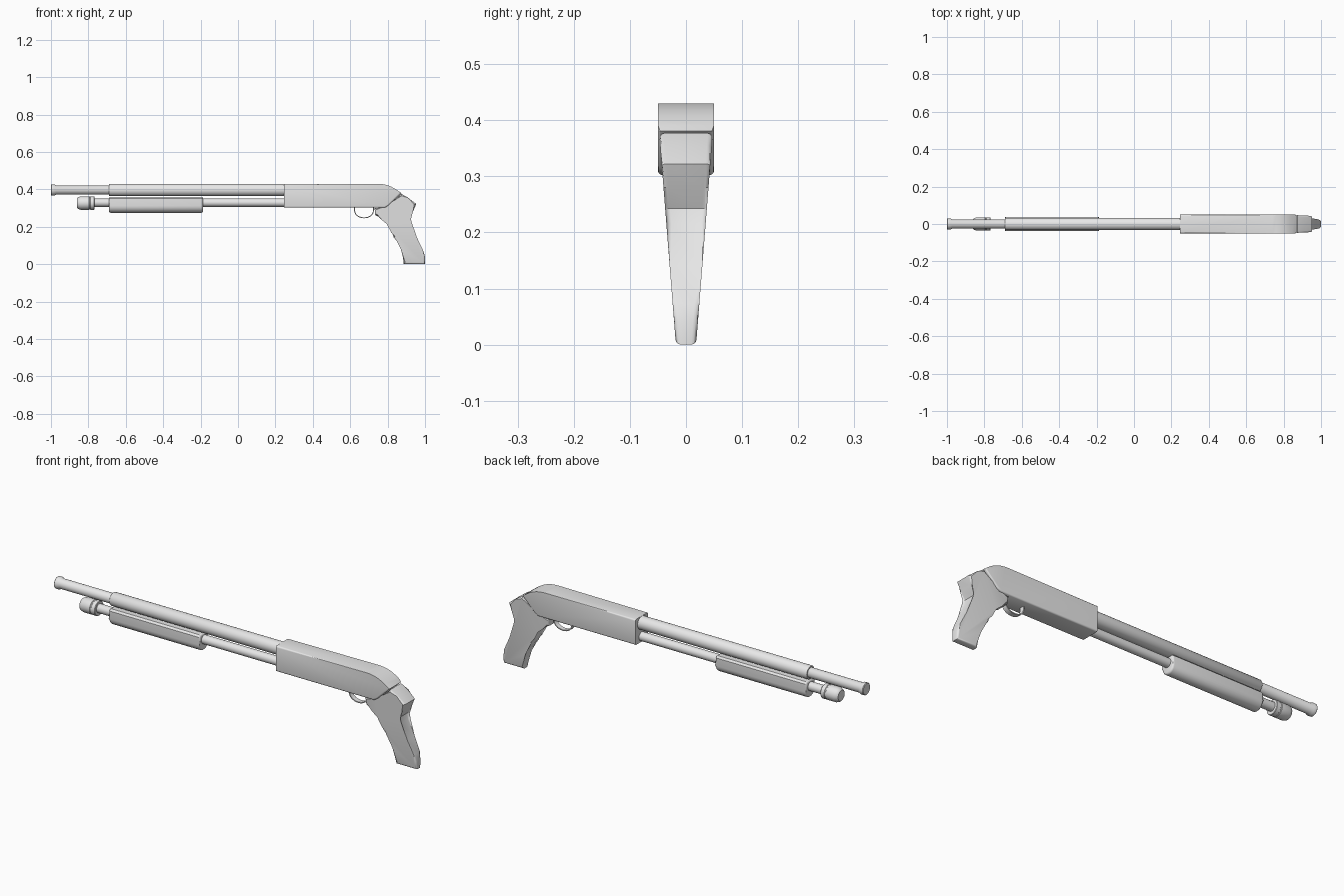
import bpy, bmesh, math
from mathutils import Vector

if "Cube" in bpy.data.objects:
    bpy.data.objects.remove(bpy.data.objects["Cube"])

grey = bpy.data.materials.new("plain grey")
grey.diffuse_color = (0.8, 0.8, 0.8, 1)
grey.use_nodes = True
grey.node_tree.nodes["Principled BSDF"].inputs["Base Color"].default_value = grey.diffuse_color


def finish(name, bm, angle=35):
    bmesh.ops.recalc_face_normals(bm, faces=bm.faces[:])
    mesh = bpy.data.meshes.new(name)
    bm.to_mesh(mesh)
    bm.free()
    obj = bpy.data.objects.new(name, mesh)
    bpy.context.collection.objects.link(obj)
    mesh.materials.append(grey)
    bpy.ops.object.select_all(action='DESELECT')
    obj.select_set(True)
    bpy.context.view_layer.objects.active = obj
    bpy.ops.object.shade_smooth_by_angle(angle=math.radians(angle))
    return obj


def lathe(name, profile, z, sides=32):
    """Turn (x, radius) points around a lengthwise axis at height z."""
    bm = bmesh.new()
    rings = []
    for x, r in profile:
        ring = []
        for i in range(sides):
            a = 2 * math.pi * i / sides
            ring.append(bm.verts.new((x, r * math.cos(a), z + r * math.sin(a))))
        rings.append(ring)
    for a, b in zip(rings, rings[1:]):
        for i in range(sides):
            j = (i + 1) % sides
            bm.faces.new((a[i], a[j], b[j], b[i]))
    bm.faces.new(rings[0])
    bm.faces.new(rings[-1])
    return finish(name, bm)


def prism(name, near, far, bevel, skip=lambda e: False):
    """Join two matching outlines and round the rims of both end caps."""
    bm = bmesh.new()
    a = [bm.verts.new(p) for p in near]
    b = [bm.verts.new(p) for p in far]
    caps = [bm.faces.new(a), bm.faces.new(b)]
    n = len(a)
    for i in range(n):
        j = (i + 1) % n
        bm.faces.new((a[i], a[j], b[j], b[i]))
    rims = [e for f in caps for e in f.edges if not skip(e)]
    bmesh.ops.bevel(bm, geom=rims, offset=bevel, offset_type='OFFSET',
                    segments=3, profile=0.5, affect='EDGES')
    return finish(name, bm)


def curve_points(p0, p1, p2, p3, n):
    """Sample a cubic curve through the x-z plane."""
    pts = [Vector(p) for p in (p0, p1, p2, p3)]
    out = []
    for i in range(n + 1):
        t = i / n
        w = ((1 - t) ** 3, 3 * t * (1 - t) ** 2, 3 * t * t * (1 - t), t ** 3)
        out.append(tuple(sum((p * k for p, k in zip(pts, w)), Vector((0, 0)))))
    return out


# Barrel with flared muzzle, and the thicker sleeve around it
lathe("barrel", [(-1.0, 0.027), (-0.997, 0.030), (-0.982, 0.030),
                 (-0.972, 0.025), (0.26, 0.025)], 0.397)
lathe("barrel_sleeve", [(-0.69, 0.031), (-0.687, 0.033), (0.26, 0.033)], 0.397)

# Lower tube and its end cap
lathe("lower_tube", [(-0.78, 0.022), (0.26, 0.022)], 0.329)
lathe("tube_cap", [(-0.86, 0.026), (-0.857, 0.030), (-0.842, 0.036),
                   (-0.797, 0.036), (-0.795, 0.034), (-0.791, 0.034),
                   (-0.789, 0.036), (-0.770, 0.036), (-0.768, 0.034)], 0.327)

# Sliding fore grip: flat top, rounded underside
section = [(0.028, 0.360), (-0.028, 0.360), (-0.037, 0.351)]
for i in range(13):
    a = math.pi + math.pi * i / 12
    section.append((0.037 * math.cos(a), 0.312 + 0.037 * math.sin(a)))
section.append((0.037, 0.351))
prism("fore_grip", [(-0.69, y, z) for y, z in section],
      [(-0.187, y, z) for y, z in section], 0.009)

# Receiver: flat box, back curving down to a slanted joint
outline = [(0.245, 0.302), (0.245, 0.430)]
outline += curve_points((0.74, 0.430), (0.80, 0.430), (0.83, 0.412), (0.872, 0.381), 9)
outline += [(0.805, 0.314), (0.785, 0.302)]
prism("receiver", [(x, -0.05, z) for x, z in outline],
      [(x, 0.05, z) for x, z in outline], 0.008,
      skip=lambda e: all(v.co.x < 0.25 for v in e.verts))

# Pistol grip: tapers evenly towards the bottom
grip = [(0.73, 0.301), (0.79, 0.301), (0.812, 0.316), (0.873, 0.377),
        (0.91, 0.355), (0.953, 0.322), (0.935, 0.280), (0.915, 0.243),
        (0.922, 0.215), (0.958, 0.140), (0.990, 0.073), (1.0, 0.040),
        (1.0, 0.0), (0.886, 0.0), (0.880, 0.083), (0.848, 0.125),
        (0.832, 0.145), (0.826, 0.176), (0.803, 0.220), (0.772, 0.246),
        (0.734, 0.262)]


def half_width(z):
    return 0.018 + 0.079 * z


prism("pistol_grip", [(x, -half_width(z), z) for x, z in grip],
      [(x, half_width(z), z) for x, z in grip], 0.009)

# Trigger guard: thin bent strip under the receiver
path = [(0.621, 0.306), (0.621, 0.285)]
path += curve_points((0.624, 0.274), (0.638, 0.236), (0.710, 0.236), (0.724, 0.274), 12)
path += [(0.727, 0.285), (0.727, 0.306)]
centre = Vector((0.674, 0.306))
bm = bmesh.new()
rings = []
for x, z in path:
    inward = (centre - Vector((x, z))).normalized() * 0.005
    rings.append([bm.verts.new(p) for p in (
        (x, -0.012, z), (x, 0.012, z),
        (x + inward.x, 0.012, z + inward.y), (x + inward.x, -0.012, z + inward.y))])
for a, b in zip(rings, rings[1:]):
    for i in range(4):
        j = (i + 1) % 4
        bm.faces.new((a[i], a[j], b[j], b[i]))
bm.faces.new(rings[0])
bm.faces.new(rings[-1])
finish("trigger_guard", bm)
